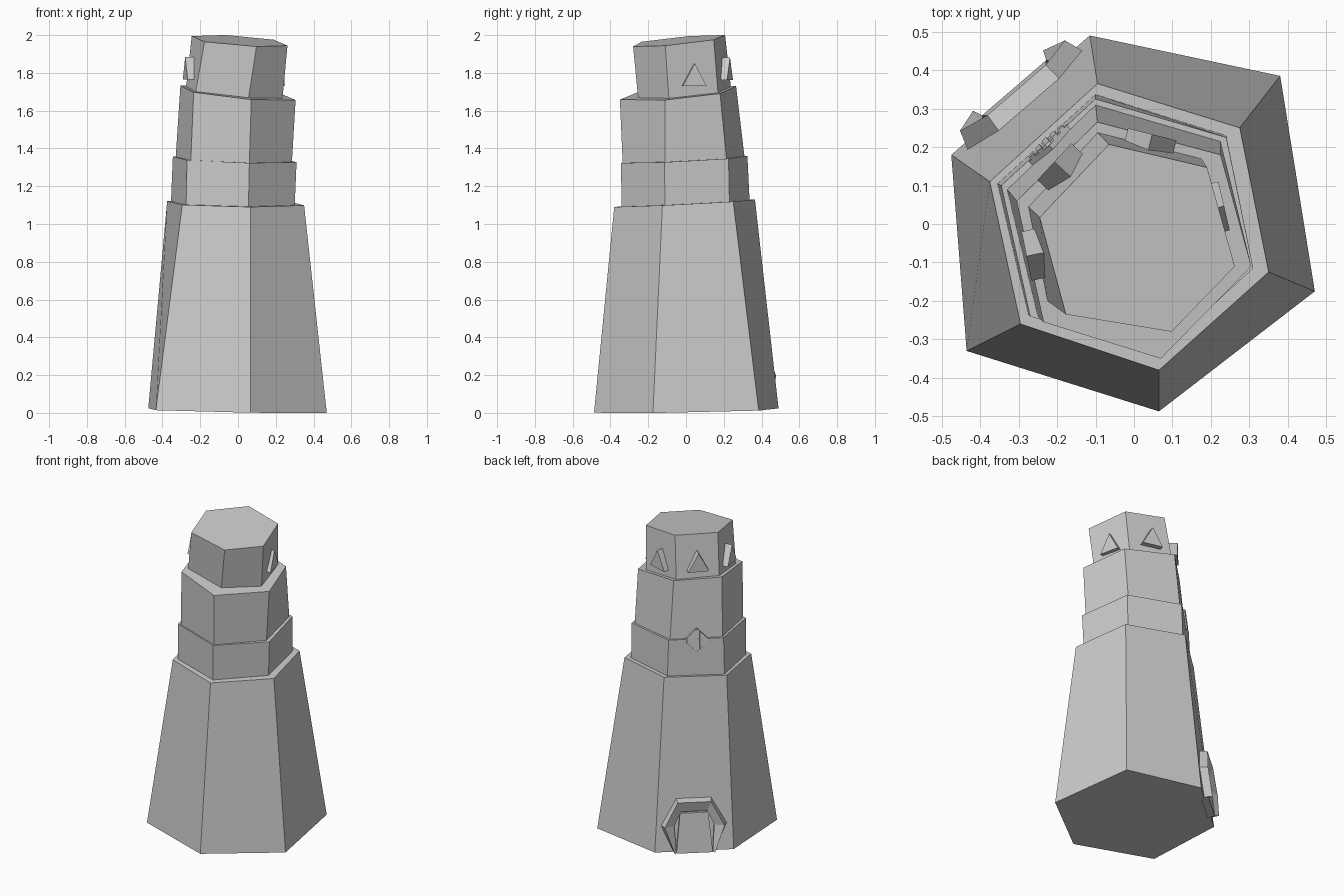
import bpy
import bmesh
from mathutils import Matrix, Vector

if "Cube" in bpy.data.objects:
    bpy.data.objects.remove(bpy.data.objects["Cube"], do_unlink=True)

# One stone grey for everything
stone = bpy.data.materials.new("stone_grey")
stone.use_nodes = True
colour = (0.6, 0.6, 0.6, 1)
stone.diffuse_color = colour
stone.node_tree.nodes["Principled BSDF"].inputs["Base Color"].default_value = colour


def finish(name, bm, matrix=None):
    """Turn a bmesh into a flat shaded object."""
    if matrix:
        bm.transform(matrix)
    bmesh.ops.recalc_face_normals(bm, faces=bm.faces)
    mesh = bpy.data.meshes.new(name)
    bm.to_mesh(mesh)
    bm.free()
    mesh.materials.append(stone)
    obj = bpy.data.objects.new(name, mesh)
    bpy.context.collection.objects.link(obj)
    return obj


def loft(name, loops, matrix=None, closed_ends=True):
    """Bridge matching loops of points; cap the ends, or wrap to the first loop."""
    bm = bmesh.new()
    rows = [[bm.verts.new(p) for p in loop] for loop in loops]
    pairs = list(zip(rows, rows[1:]))
    if closed_ends:
        bm.faces.new(rows[0])
        bm.faces.new(rows[-1])
    else:
        pairs.append((rows[-1], rows[0]))
    for low, high in pairs:
        for i in range(len(low)):
            j = (i + 1) % len(low)
            if not closed_ends and j == 0:
                continue
            bm.faces.new((low[i], low[j], high[j], high[i]))
    if not closed_ends:
        bm.faces.new([row[0] for row in rows])
        bm.faces.new([row[-1] for row in rows])
    return finish(name, bm, matrix)


def tilted(points, height, lean_x, lean_y):
    """Lift a plan outline onto a slightly tilted plane."""
    return [Vector((x, y, height - lean_x * x + lean_y * y)) for x, y in points]


def wall_frame(low, high, side, upright=False):
    """Matrix with u along a wall, v up it and w outward, from the wall's foot."""
    a, b = low[side], low[(side + 1) % 6]
    c, d = high[side], high[(side + 1) % 6]
    foot = (a + b) / 2
    u = (a - b).normalized()
    if upright:
        u.z = 0
        u.normalize()
    up = Vector((0, 0, 1)) if upright else (c + d) / 2 - foot
    v = (up - up.dot(u) * u).normalized()
    w = u.cross(v)
    if w.dot(foot) < 0:
        u, w = -u, -w
    frame = Matrix((u, v, w)).transposed().to_4x4()
    frame.translation = foot
    return frame


def prism(name, outline, back, front, matrix):
    return loft(name, [[(u, v, w) for u, v in outline] for w in (back, front)], matrix)


# Hexagonal outlines, starting at the back corner and running clockwise
base_low = tilted([(-.115, .49), (.38, .385), (.47, -.175), (.065, -.487),
                   (-.435, -.33), (-.475, .18)], .012, .02, .02)
base_high = tilted([(-.095, .365), (.275, .25), (.35, -.125), (.065, -.38),
                    (-.295, -.26), (-.375, .11)], 1.11, .015, .05)
collar_low = tilted([(-.1, .337), (.24, .23), (.3, -.11), (.055, -.34),
                     (-.275, -.235), (-.355, .105)], 1.1, .015, .05)
collar_high = tilted([(-.1, .325), (.24, .225), (.31, -.115), (.06, -.345),
                      (-.27, -.24), (-.345, .1)], 1.342, .03, .05)
shaft_low = tilted([(-.1, .31), (.225, .215), (.285, -.11), (.06, -.335),
                    (-.25, -.24), (-.33, .09)], 1.335, .03, .05)
shaft_high = tilted([(-.095, .265), (.225, .18), (.305, -.11), (.07, -.35),
                     (-.235, -.255), (-.305, .06)], 1.697, .1, .09)
crown_low = tilted([(-.095, .238), (.175, .17), (.235, -.09), (.055, -.253),
                    (-.225, -.2), (-.275, .045)], 1.69, .1, .09)
crown_high = tilted([(-.065, .207), (.19, .147), (.262, -.11), (.098, -.28),
                     (-.177, -.235), (-.245, .017)], 1.975, .075, .1)

# Tower tiers
loft("tower_base", [base_low, base_high])
loft("tower_collar", [collar_low, collar_high])
loft("tower_shaft", [shaft_low, shaft_high])
loft("tower_crown", [crown_low, crown_high])

# Triangular windows on four sides of the crown
for number, side in enumerate((0, 1, 4, 5), 1):
    frame = wall_frame(crown_low, crown_high, side, upright=True)
    prism(f"window_{number}", [(-.065, .057), (.065, .057), (0, .177)],
          -.04, .03, frame)

# Diamond grille of upright bars over the ledge above the entrance
grille = wall_frame(shaft_low, shaft_high, 5)
size = .075
for number in range(-2, 3):
    mid = number * .026
    left, right = mid - .008, mid + .008
    outline = [(left, abs(left) - size), (right, abs(right) - size),
               (right, size - abs(right)), (left, size - abs(left))]
    prism(f"grille_bar_{number + 3}", outline, -.01, .022, grille)
prism("grille_plate", [(0, -size), (size, 0), (0, size), (-size, 0)],
      -.01, .014, grille)

# Entrance: faceted surround and door panel
wall = wall_frame(base_low, base_high, 5)


def arch(half_foot, half_mid, half_top, top, w):
    right = [(half_foot, 0, w), (half_mid, .17, w), (half_top, top, w)]
    return right + [(-u, v, w) for u, v, w in reversed(right)]


loft("door_surround",
     [arch(.125, .2, .105, .34, -.01), arch(.12, .18, .1, .325, .05),
      arch(.11, .12, .08, .26, .025), arch(.11, .12, .08, .26, -.01)],
     wall, closed_ends=False)
prism("door_panel", [(-.11, -.005), (.11, -.005), (.085, .25), (-.085, .25)],
      -.02, .025, wall)
